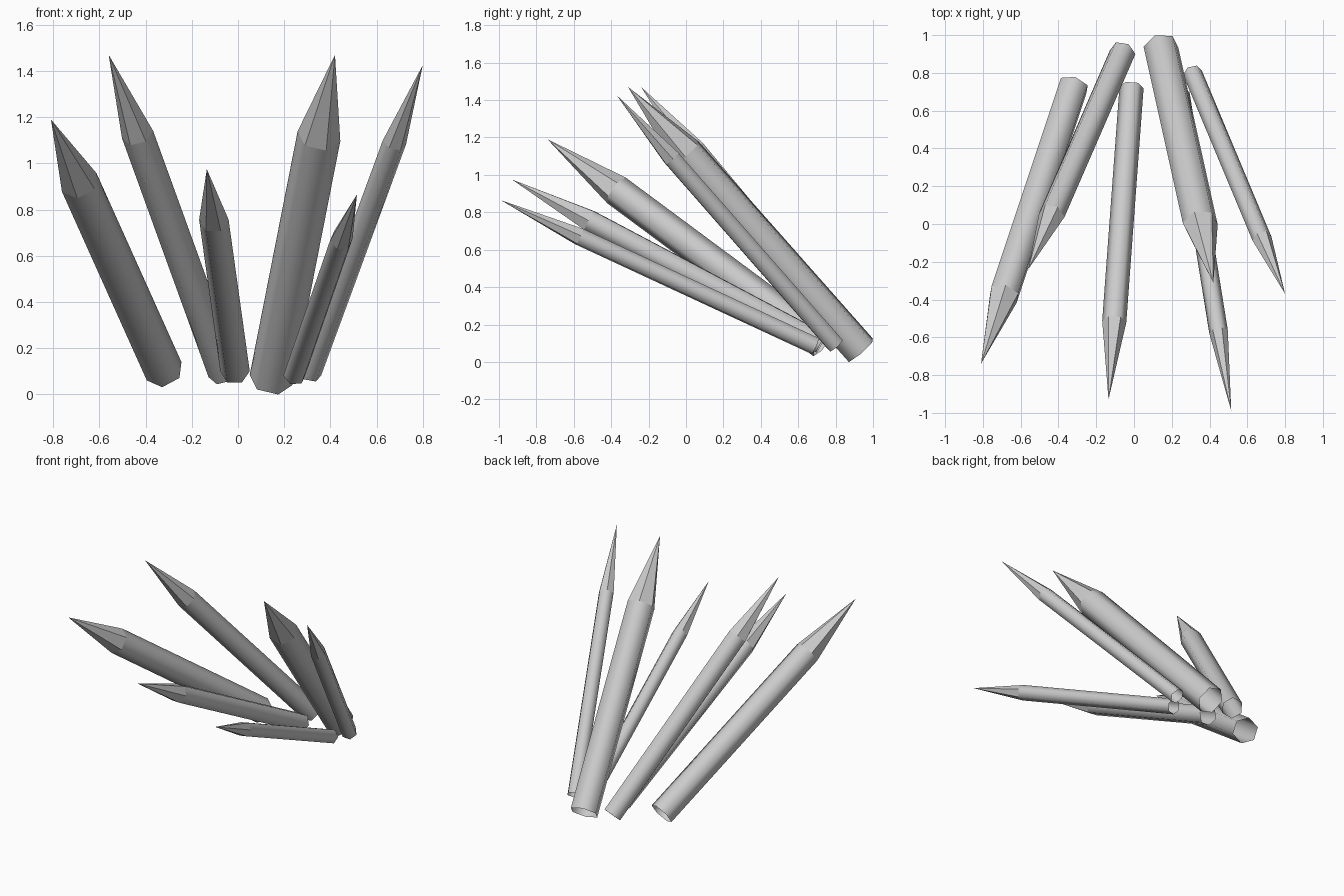
import bpy
import bmesh
import math
from mathutils import Vector

cube = bpy.data.objects.get("Cube")
if cube:
    bpy.data.objects.remove(cube, do_unlink=True)

# One plain grey for every spike
grey = bpy.data.materials.new("stone_grey")
grey.use_nodes = True
colour = (0.6, 0.6, 0.6, 1.0)
grey.diffuse_color = colour
grey.node_tree.nodes["Principled BSDF"].inputs["Base Color"].default_value = colour

SIDES = 6
SHOULDER = 0.75  # share of the length taken by the straight shaft


def spike(name, base, tip, radius, roll):
    """Open-based six-sided shaft, smooth along its sides, with a faceted point."""
    base, tip = Vector(base), Vector(tip)
    axis = (tip - base).normalized()
    across = Vector((0, 0, 1)).cross(axis).normalized()
    up = axis.cross(across)
    bm = bmesh.new()

    def ring(centre):
        verts = []
        for i in range(SIDES):
            a = math.radians(roll) + math.tau * i / SIDES
            offset = across * math.cos(a) + up * math.sin(a)
            verts.append(bm.verts.new(centre + offset * radius))
        return verts

    bottom = ring(base)
    top = ring(base.lerp(tip, SHOULDER))
    point = bm.verts.new(tip)
    for i in range(SIDES):
        j = (i + 1) % SIDES
        bm.faces.new((bottom[i], bottom[j], top[j], top[i])).smooth = True
        bm.faces.new((top[i], top[j], point)).smooth = False

    mesh = bpy.data.meshes.new(name)
    bm.to_mesh(mesh)
    bm.free()
    mesh.materials.append(grey)
    obj = bpy.data.objects.new(name, mesh)
    bpy.context.collection.objects.link(obj)
    return obj


# Fan of spikes: base centre, tip, radius, roll in degrees
spike("right_outer_spike", (-0.32, 0.73, 0.10), (-0.81, -0.74, 1.19), 0.085, 35)
spike("right_tall_spike", (-0.06, 0.91, 0.09), (-0.56, -0.24, 1.47), 0.07, 20)
spike("middle_low_spike", (-0.013, 0.724, 0.10), (-0.135, -0.93, 0.975), 0.064, 0)
spike("left_thick_spike", (0.143, 0.935, 0.062), (0.42, -0.31, 1.47), 0.095, -20)
spike("left_low_spike", (0.245, 0.69, 0.085), (0.515, -0.99, 0.865), 0.05, 5)
spike("left_outer_spike", (0.31, 0.80, 0.09), (0.80, -0.37, 1.425), 0.052, -15)
